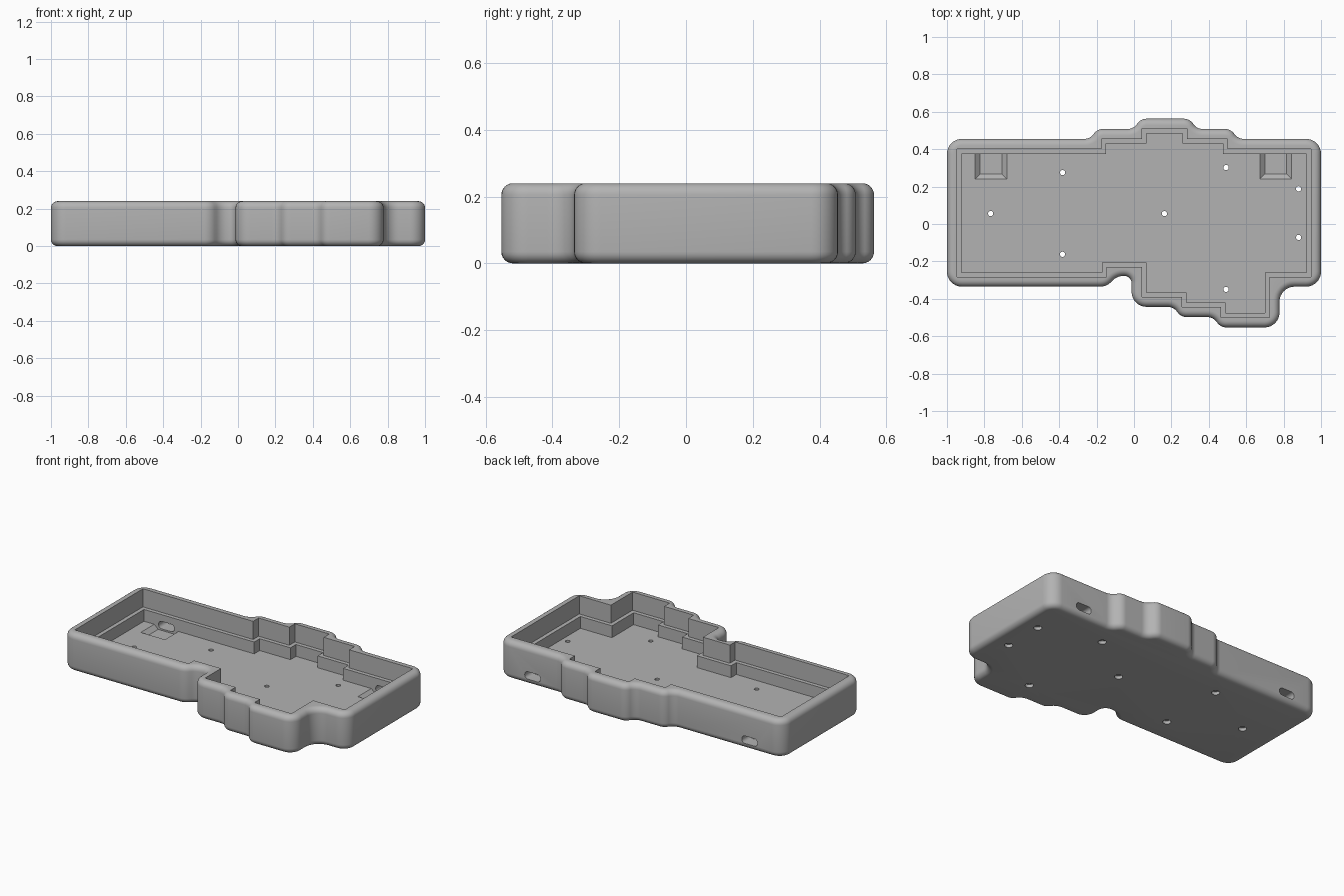
import bpy, bmesh, math
from mathutils import Vector

if "Cube" in bpy.data.objects:
    bpy.data.objects.remove(bpy.data.objects["Cube"], do_unlink=True)

HEIGHT, FLOOR, LEDGE, ROUND = 0.24, 0.05, 0.125, 0.035

plastic = bpy.data.materials.new("grey plastic")
plastic.use_nodes = True
GREY = (0.45, 0.45, 0.45, 1)
plastic.diffuse_color = GREY
plastic.node_tree.nodes["Principled BSDF"].inputs["Base Color"].default_value = GREY


def make_object(name, bm):
    bmesh.ops.recalc_face_normals(bm, faces=bm.faces)
    mesh = bpy.data.meshes.new(name)
    bm.to_mesh(mesh)
    bm.free()
    mesh.materials.append(plastic)
    obj = bpy.data.objects.new(name, mesh)
    bpy.context.collection.objects.link(obj)
    return obj


def loft(name, loops):
    """Skin closed loops of equal length and cap both ends."""
    bm = bmesh.new()
    rings = [[bm.verts.new(p) for p in loop] for loop in loops]
    n = len(rings[0])
    for a, b in zip(rings, rings[1:]):
        for i in range(n):
            j = (i + 1) % n
            bm.faces.new((a[i], a[j], b[j], b[i]))
    bm.faces.new(rings[0])
    bm.faces.new(rings[-1])
    return make_object(name, bm)


def at_height(points, z):
    return [(p[0], p[1], z) for p in points]


def offset(points, d):
    """Move a counter-clockwise outline inward by d."""
    out = []
    for i, p in enumerate(points):
        a = (p - points[i - 1]).normalized()
        b = (points[(i + 1) % len(points)] - p).normalized()
        na, nb = Vector((-a.y, a.x)), Vector((-b.y, b.x))
        out.append(p + (na + nb) * d / (1 + na.dot(nb)))
    return out


def fillet(corners, radius, steps=8):
    """Round every corner with an arc that fits its edges."""
    out = []
    for i, p in enumerate(corners):
        q, r = corners[i - 1], corners[(i + 1) % len(corners)]
        a, b = (q - p).normalized(), (r - p).normalized()
        half = a.angle(b) / 2
        t = min(radius / math.tan(half), (q - p).length * 0.49, (r - p).length * 0.49)
        rad = t * math.tan(half)
        centre = p + (a + b).normalized() * (rad / math.sin(half))
        start, end = p + a * t - centre, p + b * t - centre
        sweep = start.angle_signed(end)
        for k in range(steps + 1):
            ang = -sweep * k / steps
            c, s = math.cos(ang), math.sin(ang)
            out.append(centre + Vector((start.x * c - start.y * s, start.x * s + start.y * c)))
    return out


def cut(body, cutter):
    mod = body.modifiers.new(cutter.name, "BOOLEAN")
    mod.operation, mod.solver, mod.object = "DIFFERENCE", "EXACT", cutter
    bpy.context.view_layer.objects.active = body
    bpy.ops.object.modifier_apply(modifier=mod.name)
    bpy.data.objects.remove(cutter, do_unlink=True)


def circle(x, y, radius, n=20):
    return [(x + radius * math.cos(k * math.tau / n), y + radius * math.sin(k * math.tau / n))
            for k in range(n)]


# Outer shell: stepped outline with rounded corners and rounded rims
B, T = -0.335, 0.455
outline = [Vector(p) for p in (
    (-1, B), (-0.148, B), (-0.09, -0.278), (-0.013, -0.278), (-0.013, -0.443),
    (0.213, -0.443), (0.25, -0.498), (0.425, -0.498), (0.462, -0.553),
    (0.778, -0.553), (0.778, B), (1, B), (1, T),
    (0.555, T), (0.518, 0.508), (0.335, 0.508), (0.298, 0.563),
    (0.035, 0.563), (-0.002, 0.508), (-0.197, 0.508), (-0.234, T), (-1, T))]
outer = fillet(outline, 0.08)
layers = []
for k in range(7):
    ang = k * math.pi / 12
    layers.append((ROUND * (1 - math.sin(ang)), ROUND * (1 - math.cos(ang))))
layers += [(d, HEIGHT - z) for d, z in reversed(layers)]
case = loft("keyboard_case", [at_height(offset(outer, d), z) for d, z in layers])

# Cavity: wide upper part resting on a narrow ledge
B, T = -0.283, 0.4
wide = [Vector(p) for p in (
    (-0.947, B), (-0.147, B), (-0.147, -0.23), (0.042, -0.23), (0.042, -0.39),
    (0.257, -0.39), (0.257, -0.445), (0.465, -0.445), (0.465, -0.5),
    (0.725, -0.5), (0.725, B), (0.947, B), (0.947, T),
    (0.5, T), (0.5, 0.455), (0.283, 0.455), (0.283, 0.51),
    (0.042, 0.51), (0.042, 0.455), (-0.174, 0.455), (-0.174, T), (-0.947, T))]
narrow = offset(wide, 0.025)
cut(case, loft("upper_cavity", [at_height(wide, LEDGE), at_height(wide, HEIGHT + 0.1)]))
cut(case, loft("lower_cavity", [at_height(narrow, FLOOR), at_height(narrow, LEDGE + 0.05)]))

# Connector pockets in the floor and slots through the back wall
for x in (-0.765, 0.758):
    def pocket(half, front, z):
        return [(x - half, front, z), (x + half, front, z), (x + half, 0.375, z), (x - half, 0.375, z)]
    cut(case, loft("floor_pocket", [pocket(0.058, 0.267, 0.025), pocket(0.085, 0.24, FLOOR),
                                    pocket(0.085, 0.24, FLOOR + 0.01)]))
    slot = fillet([Vector(p) for p in ((x - 0.055, 0.035), (x + 0.055, 0.035),
                                       (x + 0.055, 0.082), (x - 0.055, 0.082))], 0.022)
    cut(case, loft("back_slot", [[(p.x, y, p.y) for p in slot] for y in (0.36, 0.6)]))

# Screw holes, widened underneath for the heads
for x, y in ((-0.767, 0.056), (-0.382, 0.275), (-0.382, -0.162), (0.163, 0.056),
             (0.492, 0.302), (0.492, -0.35), (0.88, 0.188), (0.88, -0.072)):
    cut(case, loft("screw_hole", [at_height(circle(x, y, r), z) for r, z in
                                  ((0.024, -0.01), (0.024, 0.02), (0.014, 0.02), (0.014, 0.1))]))

bpy.ops.object.select_all(action="DESELECT")
case.select_set(True)
bpy.context.view_layer.objects.active = case
bpy.ops.object.shade_smooth_by_angle(angle=math.radians(30))
